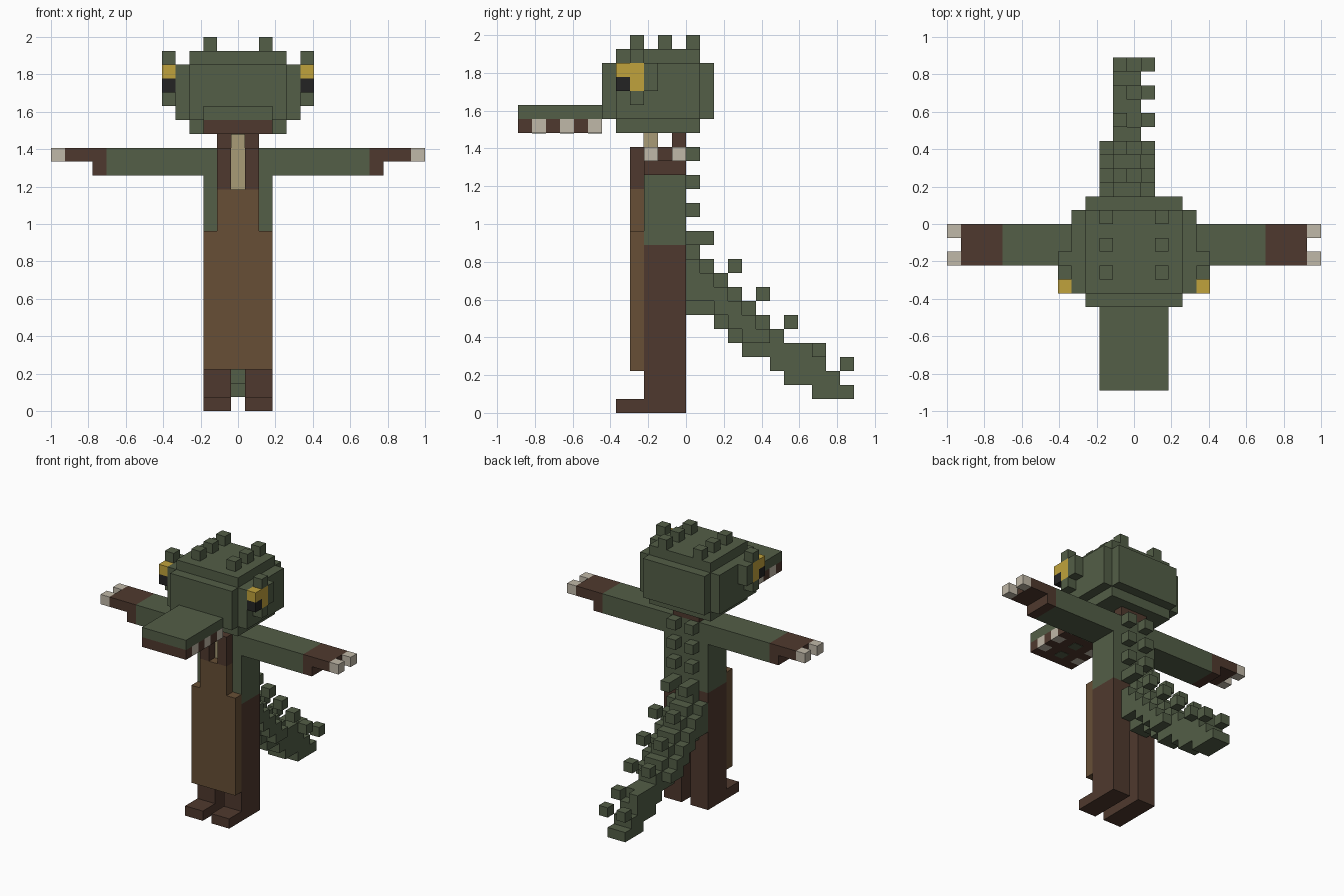
import bpy
import bmesh
from mathutils import Vector

cube = bpy.data.objects.get("Cube")
if cube:
    bpy.data.objects.remove(cube, do_unlink=True)

U = 2 / 27  # size of one block


def linear(c):
    c /= 255
    return c / 12.92 if c <= 0.04045 else ((c + 0.055) / 1.055) ** 2.4


def material(name, r, g, b):
    m = bpy.data.materials.new(name)
    m.use_nodes = True
    col = (linear(r), linear(g), linear(b), 1)
    m.diffuse_color = col
    bsdf = m.node_tree.nodes["Principled BSDF"]
    bsdf.inputs["Base Color"].default_value = col
    bsdf.inputs["Roughness"].default_value = 0.9
    return m


GREEN = material("scale green", 83, 94, 71)
DARK = material("dark brown", 79, 57, 46)
APRON = material("apron brown", 103, 79, 54)
BONE = material("bone", 192, 184, 168)
CREAM = material("cream cloth", 168, 155, 118)
YELLOW = material("eye yellow", 192, 162, 60)
BLACK = material("pupil black", 36, 36, 36)


def blocks(name, mat, boxes, mirror=False):
    """One object from boxes (x0, x1, y0, y1, z0, z1) given in block units."""
    bm = bmesh.new()
    if mirror:
        boxes = boxes + [(-b[1], -b[0]) + tuple(b[2:]) for b in boxes]
    for x0, x1, y0, y1, z0, z1 in boxes:
        size = Vector((x1 - x0, y1 - y0, z1 - z0))
        mid = Vector((x0 + x1, y0 + y1, z0 + z1)) / 2
        for v in bmesh.ops.create_cube(bm, size=1)["verts"]:
            v.co = (v.co * size + mid) * U
    mesh = bpy.data.meshes.new(name)
    bm.to_mesh(mesh)
    bm.free()
    mesh.materials.append(mat)
    ob = bpy.data.objects.new(name, mesh)
    bpy.context.collection.objects.link(ob)
    return ob


# Legs, feet and torso
blocks("legs", DARK, [(0.5, 2.5, -3, 0, 0, 12)], True)
blocks("feet", DARK, [(0.5, 2.5, -5, -3, 0, 1)], True)
blocks("torso", GREEN, [(-2.5, 2.5, -3, 0, 12, 19)])

# Clothing
blocks("apron", APRON, [(-2.5, 2.5, -4, -3, 3, 13), (-1.5, 1.5, -4, -3, 13, 16)])
blocks("apron_straps", DARK, [(0.5, 1.5, -4, -3, 16, 19)], True)
blocks("shirt_front", CREAM, [(-0.5, 0.5, -3.04, -2, 16, 20)])
blocks("back_collar", DARK, [(-1.5, 1.5, -1, 0, 19, 20)])

# Arms, hands and claws
blocks("arms", GREEN, [(2.5, 9.5, -3, 0, 17, 19)], True)
blocks("hands", DARK, [(9.5, 12.5, -3, 0, 18, 19), (9.5, 10.5, -3, 0, 17, 18)], True)
blocks("claws", BONE, [(12.5, 13.5, y, y + 1, 18, 19) for y in (-3, -1)], True)

# Head and its spikes
blocks("head", GREEN, [
    (-3.5, 3.5, -6, 2, 21, 25),
    (-4.5, 4.5, -5, 1, 21, 25),
    (-3.5, 3.5, -5, 1, 20, 26)])
blocks("head_spikes", GREEN, [(1.5, 2.5, y, y + 1, 26, 27) for y in (-4, -2, 0)], True)

# Eyes: yellow ball with a front lower pupil, framed by green lids
blocks("eyes", YELLOW, [(4.5, 5.5, -5, -3, 24, 25), (4.5, 5.5, -4, -3, 23, 24)], True)
blocks("pupils", BLACK, [(4.5, 5.5, -5, -4, 23, 24)], True)
blocks("eyelids", GREEN, [
    (4.5, 5.5, -4, -3, 25, 26),
    (4.5, 5.5, -4, -3, 22, 23),
    (4.5, 5.5, -3, -2, 23, 25)], True)

# Snout with alternating teeth along each side
blocks("snout", GREEN, [(-2.5, 2.5, -12, -6, 21, 22)])
blocks("mouth", DARK, [(-1.5, 1.5, -12, -6, 20, 21)])
blocks("gums", DARK, [(1.5, 2.5, y, y + 1, 20, 21) for y in (-12, -10, -8)], True)
blocks("teeth", BONE, [(1.5, 2.5, y, y + 1, 20, 21) for y in (-11, -9, -7)], True)
blocks("mouth_patches", GREEN, [(-0.5, 0.5, y, y + 1, 19.97, 20) for y in (-11, -9, -7)])

# Stepped tail: tall core with lower flanks near the body
tops = [12, 11, 10, 9, 8, 7, 6, 5, 5, 4, 3, 2]
bottoms = [7, 7, 6, 5, 4, 4, 3, 2, 2, 1, 1, 1]
blocks("tail_core", GREEN, [
    (-1.5, 0.5, y, y + 1, lo, hi) for y, (lo, hi) in enumerate(zip(bottoms, tops))])
blocks("tail_flanks", GREEN, [
    (-2.5, 1.5, y, y + 1, bottoms[y] + 1, tops[y] - 1) for y in range(6)])

# Paired spikes down the back and tail
spikes = [(0, 1, 18), (0, 1, 16), (0, 1, 14), (0, 2, 12), (3, 4, 10),
          (5, 6, 8), (7, 8, 6), (9, 10, 4), (11, 12, 3)]
blocks("back_spikes", GREEN, [(0.5, 1.5, a, b, z, z + 1) for a, b, z in spikes], True)
